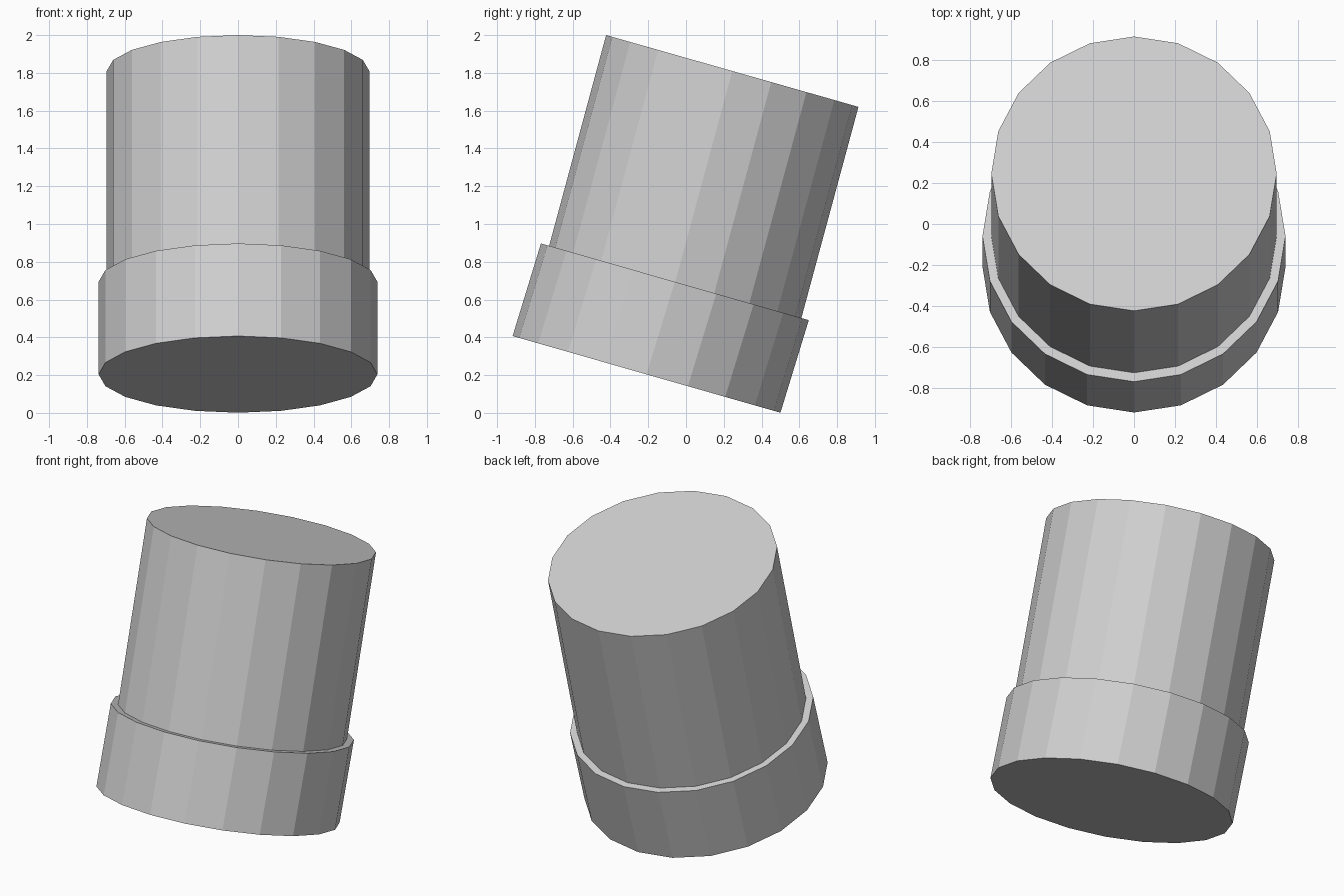
import bpy
import bmesh
from mathutils import Matrix, Vector

cube = bpy.data.objects.get("Cube")
if cube:
    bpy.data.objects.remove(cube, do_unlink=True)

grey = bpy.data.materials.new("light_grey")
grey.use_nodes = True
colour = (0.63, 0.63, 0.63, 1)
grey.diffuse_color = colour
grey.node_tree.nodes["Principled BSDF"].inputs["Base Color"].default_value = colour


def leaning_cylinder(name, start, end, radius_x, radius_y, drop):
    """Flat-sided cylinder from start to end, its caps tipped down toward the back."""
    start, end = Vector(start), Vector(end)
    axis, mid = end - start, (start + end) / 2
    tilt = Matrix((
        (radius_x, 0, axis.x, mid.x),
        (0, radius_y, axis.y, mid.y),
        (0, -drop, axis.z, mid.z),
        (0, 0, 0, 1),
    ))
    bm = bmesh.new()
    bmesh.ops.create_cone(bm, cap_ends=True, segments=20,
                          radius1=1, radius2=1, depth=1, matrix=tilt)
    bmesh.ops.recalc_face_normals(bm, faces=bm.faces)
    mesh = bpy.data.meshes.new(name)
    bm.to_mesh(mesh)
    bm.free()
    mesh.materials.append(grey)
    obj = bpy.data.objects.new(name, mesh)
    bpy.context.collection.objects.link(obj)
    return obj


# Wide lower collar
leaning_cylinder("lower_collar", (0, -0.209, 0.204), (0, -0.059, 0.694),
                 0.738, 0.709, 0.203)

# Tall upper body, sunk slightly into the collar
leaning_cylinder("upper_body", (0, -0.07, 0.645), (0, 0.245, 1.81),
                 0.695, 0.668, 0.19)
